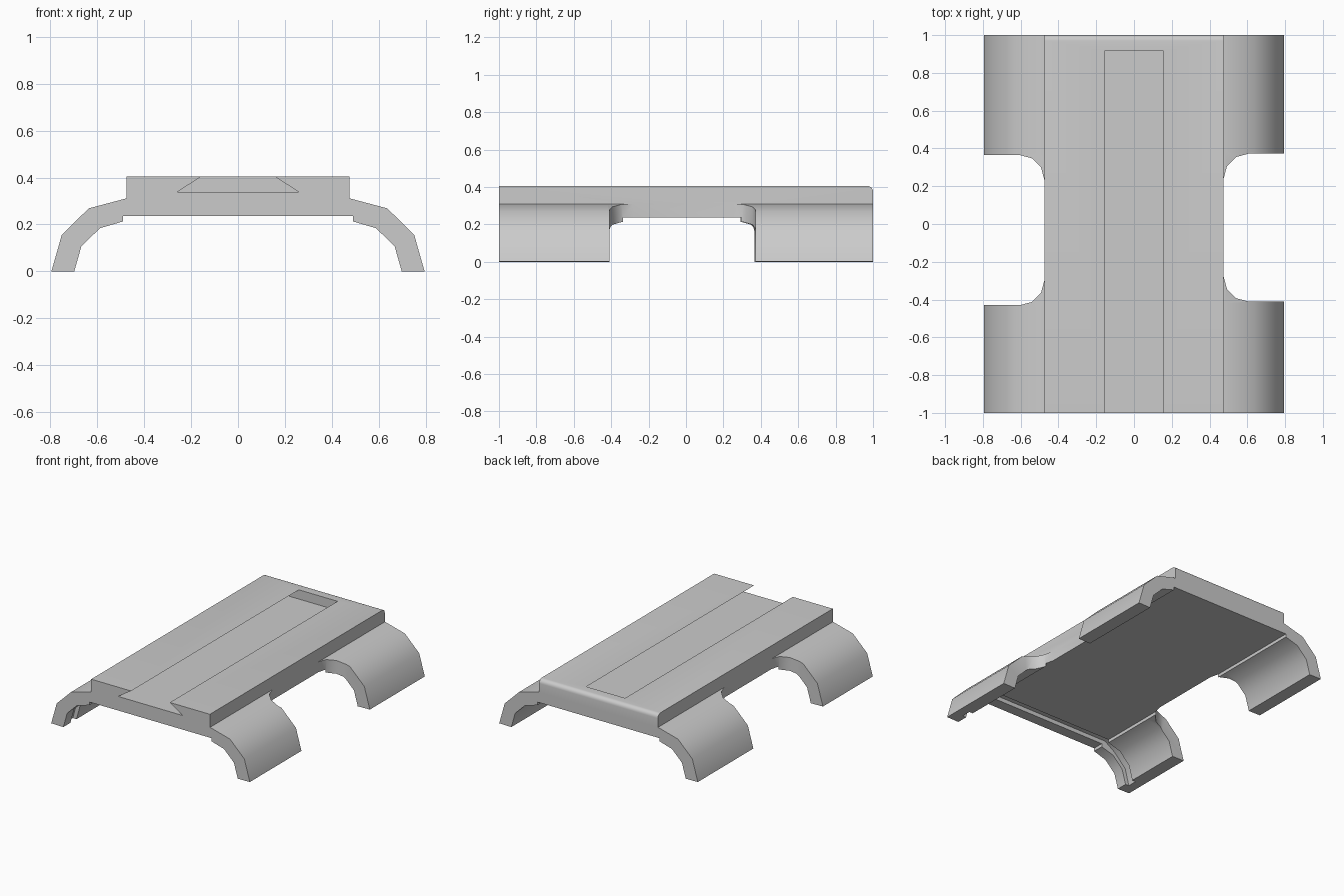
import bpy, bmesh
from math import sin, cos, radians

cube = bpy.data.objects.get("Cube")
if cube:
    bpy.data.objects.remove(cube, do_unlink=True)

grey = bpy.data.materials.new("plain_grey")
grey.use_nodes = True
COLOUR = (0.6, 0.6, 0.6, 1)
grey.diffuse_color = COLOUR
grey.node_tree.nodes["Principled BSDF"].inputs["Base Color"].default_value = COLOUR


def prism(name, profile, axis, stations):
    """Extrude a 2D profile along an axis: x takes (y, z), y takes (x, z), z takes (x, y)."""
    place = {"x": lambda a, b, t: (t, a, b),
             "y": lambda a, b, t: (a, t, b),
             "z": lambda a, b, t: (a, b, t)}[axis]
    bm = bmesh.new()
    rings = [[bm.verts.new(place(a, b, t)) for a, b in profile] for t in stations]
    bm.faces.new(rings[0])
    bm.faces.new(rings[-1])
    n = len(profile)
    for near, far in zip(rings, rings[1:]):
        for i in range(n):
            j = (i + 1) % n
            bm.faces.new((near[i], near[j], far[j], far[i]))
    bmesh.ops.recalc_face_normals(bm, faces=bm.faces)
    mesh = bpy.data.meshes.new(name)
    bm.to_mesh(mesh)
    bm.free()
    mesh.materials.append(grey)
    obj = bpy.data.objects.new(name, mesh)
    bpy.context.collection.objects.link(obj)
    return obj


def arc(cx, cz, r, a0, a1, steps):
    angles = [radians(a0 + (a1 - a0) * i / steps) for i in range(steps + 1)]
    return [(cx + r * cos(a), cz + r * sin(a)) for a in angles]


def combine(target, tool, operation):
    """Apply a boolean and discard the tool."""
    mod = target.modifiers.new("combine", "BOOLEAN")
    mod.operation, mod.object, mod.solver = operation, tool, "EXACT"
    bpy.context.view_layer.objects.active = target
    bpy.ops.object.modifier_apply(modifier=mod.name)
    bpy.data.objects.remove(tool, do_unlink=True)


HALF, TOP, BOTTOM = 0.475, 0.405, 0.236
ARC_X, ARC_Z, OUTER, INNER = 0.48, -0.005, 0.315, 0.218

# Deck with a rounded rear top edge
side = [(-1, BOTTOM), (1, BOTTOM)] + arc(0.97, TOP - 0.03, 0.03, 0, 90, 5) + [(-1, TOP)]
saddle = prism("saddle_plate", side, "x", (-HALF, HALF))

# Curved side arms, with the middle of each side cut away by a filleted notch
for s, y0, y1 in ((1, -0.41, 0.372), (-1, -0.43, 0.365)):
    shell = ([(0.44, ARC_Z + OUTER)] + arc(ARC_X, ARC_Z, OUTER, 90, 1, 3)
             + arc(ARC_X, ARC_Z, INNER, 1, 60, 2)
             + [(0.49, ARC_Z + INNER), (0.49, BOTTOM), (0.44, BOTTOM)])
    arm = prism("arm", [(s * x, z) for x, z in shell], "y", (-1, y0 - 0.01, y1 + 0.01, 1))
    r = 0.13
    cut = ([(1, y0)] + arc(HALF + r, y0 + r, r, 270, 180, 3)
           + arc(HALF + r, y1 - r, r, 180, 90, 3) + [(1, y1)])
    combine(arm, prism("notch", [(s * x, y) for x, y in cut], "z", (-0.1, 0.5)), "DIFFERENCE")
    combine(saddle, arm, "UNION")

# Dovetail groove, open at the front
dovetail = [(-0.26, 0.338), (0.26, 0.338), (0.155, TOP), (0.155, 0.5), (-0.155, 0.5), (-0.155, TOP)]
combine(saddle, prism("dovetail", dovetail, "y", (-1.1, 0.917)), "DIFFERENCE")

# Shallow channel running around the inside, just behind the front end
DEPTH = 0.03
half = ([(ARC_X + INNER + DEPTH, -0.1)] + arc(ARC_X, ARC_Z, INNER + DEPTH, 0, 60, 2)
        + [(0.52, BOTTOM + DEPTH)])
channel = half + [(-x, z) for x, z in reversed(half)]
combine(saddle, prism("channel", channel, "y", (-0.92, -0.85)), "DIFFERENCE")

bpy.ops.object.select_all(action="DESELECT")
saddle.select_set(True)
bpy.context.view_layer.objects.active = saddle
bpy.ops.object.shade_smooth_by_angle(angle=radians(35))
